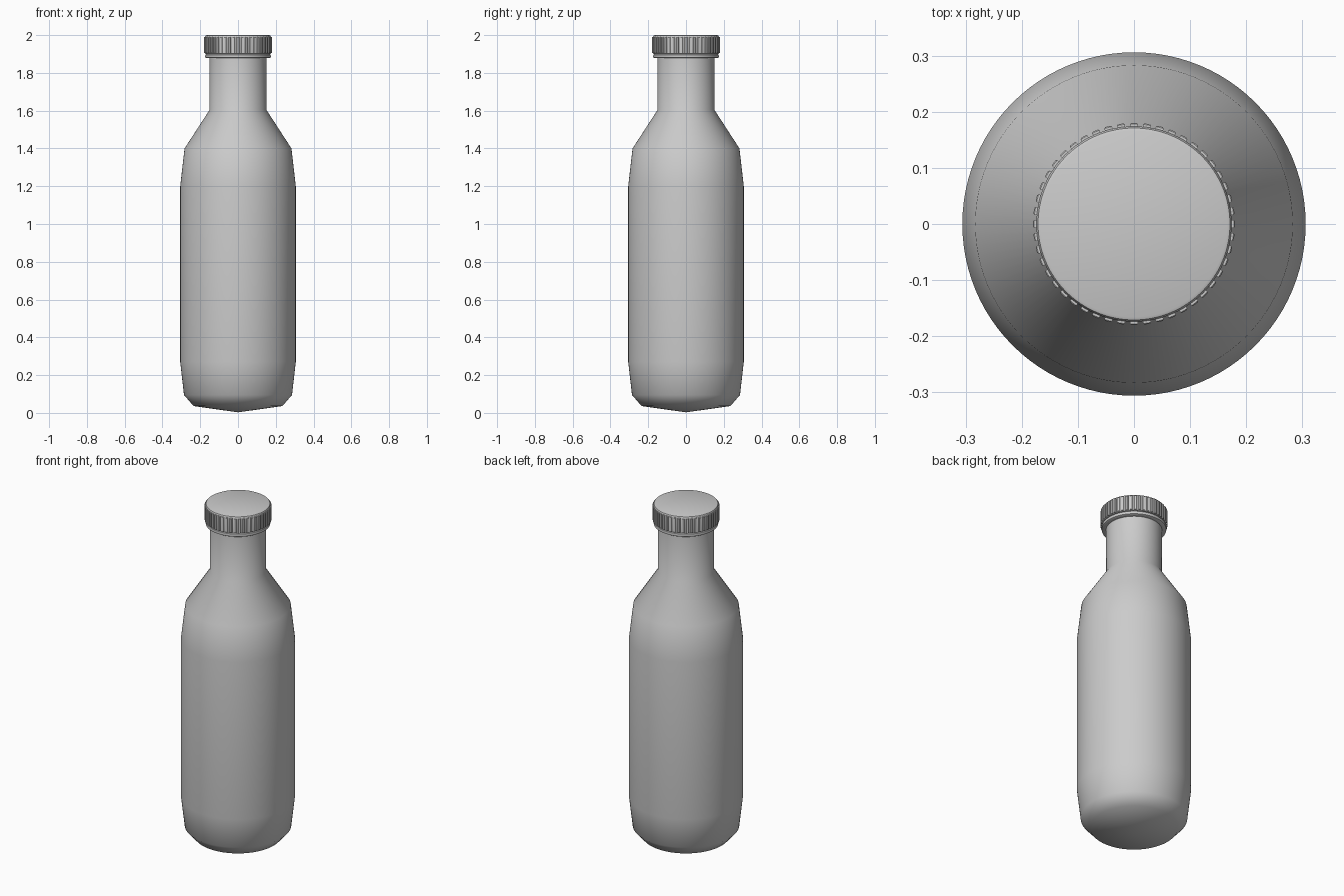
import bpy, bmesh, math
from mathutils import Matrix

if "Cube" in bpy.data.objects:
    bpy.data.objects.remove(bpy.data.objects["Cube"])


def finish(bm, name, smooth=None):
    bmesh.ops.remove_doubles(bm, verts=bm.verts, dist=1e-5)
    bmesh.ops.recalc_face_normals(bm, faces=bm.faces)
    me = bpy.data.meshes.new(name)
    bm.to_mesh(me)
    bm.free()
    ob = bpy.data.objects.new(name, me)
    bpy.context.collection.objects.link(ob)
    if smooth is not None:
        bpy.ops.object.select_all(action='DESELECT')
        ob.select_set(True)
        bpy.context.view_layer.objects.active = ob
        bpy.ops.object.shade_smooth_by_angle(angle=math.radians(smooth))
    return ob


def lathe(name, profile, closed=False, segments=96, smooth=35):
    """Revolve an (r, z) profile around z."""
    bm = bmesh.new()
    verts = [bm.verts.new((r, 0, z)) for r, z in profile]
    edges = [bm.edges.new(p) for p in zip(verts, verts[1:])]
    if closed:
        edges.append(bm.edges.new((verts[-1], verts[0])))
    bmesh.ops.spin(bm, geom=verts + edges, cent=(0, 0, 0), axis=(0, 0, 1),
                   angle=2 * math.pi, steps=segments, use_duplicate=False)
    return finish(bm, name, smooth)


# bottle body with straight neck and shallow pointed base
lathe("bottle_body", [
    (0, 0.003), (0.235, 0.036), (0.286, 0.095), (0.306, 0.27), (0.306, 1.20),
    (0.283, 1.40), (0.15, 1.605), (0.15, 1.93)], smooth=75)

# screw cap: rounded top edge, hollow underneath
lathe("cap", [
    (0, 2.0), (0.166, 2.0), (0.171, 1.998), (0.174, 1.992), (0.174, 1.902),
    (0.168, 1.900), (0.150, 1.900), (0.150, 1.96), (0, 1.96)])

# tamper ring under the cap
lathe("cap_ring", [
    (0.150, 1.878), (0.168, 1.878), (0.173, 1.881), (0.174, 1.888),
    (0.173, 1.896), (0.168, 1.900), (0.150, 1.900)], closed=True)

# grip ribs around the cap
RIBS = 48
bm = bmesh.new()
for i in range(RIBS):
    m = (Matrix.Rotation(2 * math.pi * i / RIBS, 4, 'Z')
         @ Matrix.Translation((0.173, 0, 1.947))
         @ Matrix.Diagonal((0.014, 0.014, 0.086, 1)))
    bmesh.ops.create_cube(bm, size=1, matrix=m)
outer = [e for e in bm.edges if all(v.co.xy.length > 0.175 for v in e.verts)]
bmesh.ops.bevel(bm, geom=outer, offset=0.002, segments=1, affect='EDGES')
finish(bm, "cap_ribs")
